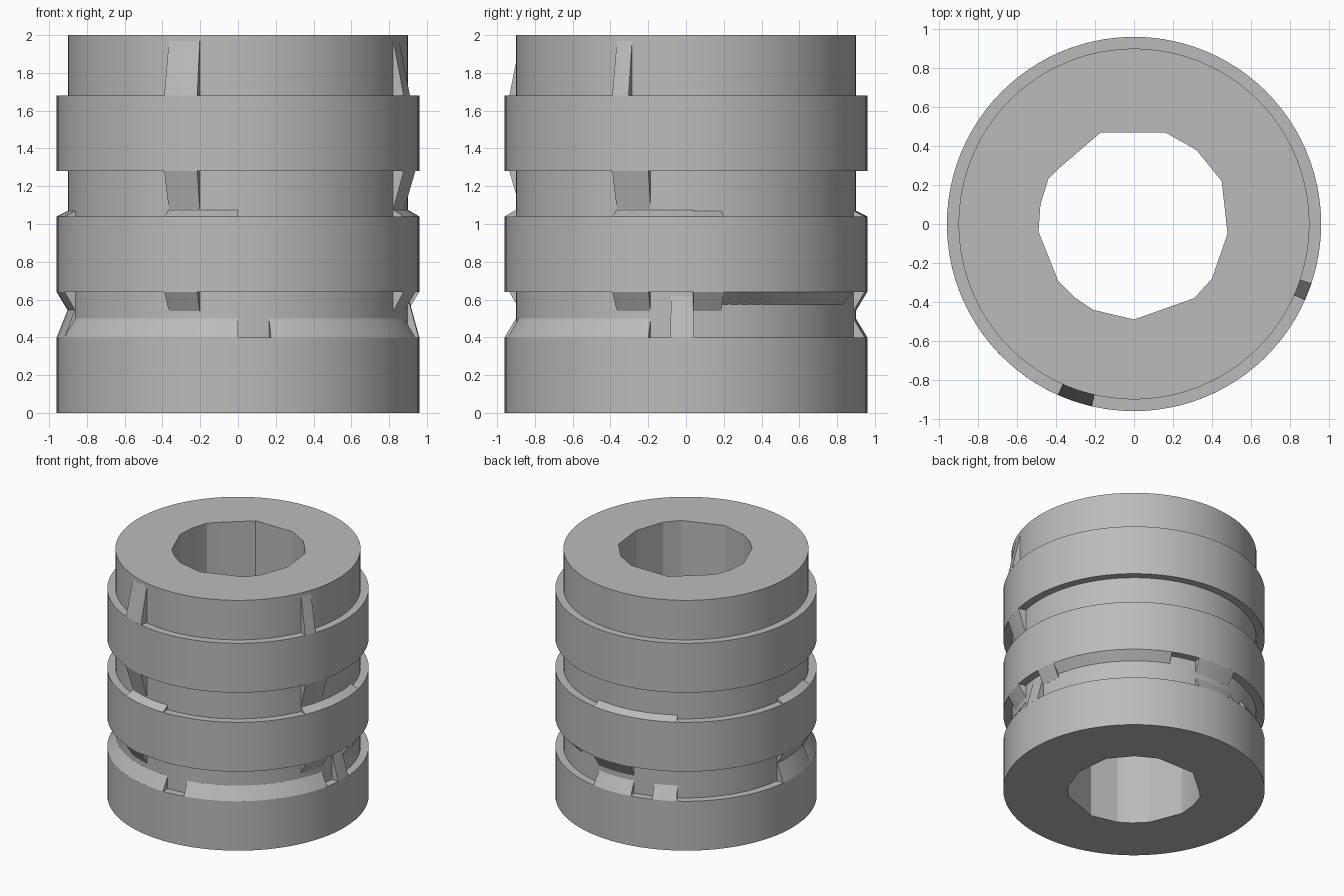
import bpy, bmesh, math

if "Cube" in bpy.data.objects:
    bpy.data.objects.remove(bpy.data.objects["Cube"])

metal = bpy.data.materials.new("plain grey")
metal.diffuse_color = (0.5, 0.5, 0.5, 1)
metal.use_nodes = True
metal.node_tree.nodes["Principled BSDF"].inputs["Base Color"].default_value = metal.diffuse_color
RB, RN = 0.96, 0.90   # band and neck radii


def finish(name, bm):
    bmesh.ops.recalc_face_normals(bm, faces=bm.faces)
    me = bpy.data.meshes.new(name)
    bm.to_mesh(me)
    bm.free()
    ob = bpy.data.objects.new(name, me)
    bpy.context.collection.objects.link(ob)
    me.materials.append(metal)
    return ob


def smooth(ob):
    bpy.ops.object.select_all(action='DESELECT')
    ob.select_set(True)
    bpy.context.view_layer.objects.active = ob
    bpy.ops.object.shade_smooth_by_angle(angle=math.radians(20))


def sweep(bm, profile, a0, a1, closed):
    """Sweep an (r, z) profile around z; closed = profile is a loop with end caps."""
    full = abs(a1 - a0) >= 360
    n = 96 if full else max(2, round(abs(a1 - a0) / 3.75))
    rings = []
    for i in range(n if full else n + 1):
        a = math.radians(a0 + (a1 - a0) * i / n)
        rings.append([bm.verts.new((r * math.cos(a), r * math.sin(a), z)) for r, z in profile])
    m = len(profile)
    for i in range(n):
        p, q = rings[i], rings[(i + 1) % len(rings)]
        for j in range(m if closed else m - 1):
            k = (j + 1) % m
            bm.faces.new((p[j], q[j], q[k], p[k]))
    if not full:
        bm.faces.new(rings[0])
        bm.faces.new(rings[-1])
    elif not closed:
        bm.faces.new([r[0] for r in rings])
        bm.faces.new([r[-1] for r in rings])


# grooved body
bm = bmesh.new()
sweep(bm, [(RB, 0), (RB, .4), (RN, .4), (RN, .64), (RB, .64), (RB, 1.04), (RN, 1.04),
           (RN, 1.28), (RB, 1.28), (RB, 1.68), (RN, 1.68), (RN, 2)], 0, 360, False)
body = finish("grooved_body", bm)

# uneven faceted bore, cut through the body
bore = [(-.17, .47), (.16, .47), (.32, .38), (.45, .22), (.48, -.05), (.40, -.28), (.31, -.38),
        (0, -.49), (-.21, -.44), (-.30, -.38), (-.39, -.29), (-.49, -.04), (-.48, .10),
        (-.44, .23), (-.38, .29)]
bm = bmesh.new()
base = bm.faces.new([bm.verts.new((x, y, -.1)) for x, y in bore])
ext = bmesh.ops.extrude_face_region(bm, geom=[base])
bmesh.ops.translate(bm, vec=(0, 0, 2.2), verts=[v for v in ext["geom"] if isinstance(v, bmesh.types.BMVert)])
cutter = finish("bore_cutter", bm)
cutter.hide_render = True
mod = body.modifiers.new("bore", 'BOOLEAN')
mod.operation, mod.object, mod.solver = 'DIFFERENCE', cutter, 'EXACT'
bpy.context.view_layer.objects.active = body
bpy.ops.object.modifier_apply(modifier=mod.name)
bpy.data.objects.remove(cutter)
smooth(body)

# sloped fillets in the grooves: band edge height, neck height, angle range
fillets = {
    "lower_chamfer": [(.40, .50, -90 + 10.5, -12), (.40, .50, -103, -90), (.40, .55, 173, 197),
                      (.40, .50, 197, 257), (.40, .50, 110, 121), (.40, .50, 80, 100),
                      (.40, .62, -5, 2.4)],
    "lower_overhang": [(.64, .54, -114, -103), (.64, .54, -24, -12), (.64, .54, 2.4, 12),
                       (.64, .575, 12, 67), (.64, .54, 80, 100), (.64, .54, 173, 197)],
    "middle_lip": [(1.04, 1.075, -114, -90), (1.04, 1.075, -24, 2.4), (1.04, 1.07, 2.4, 12),
                   (1.04, 1.07, 80, 121), (1.04, 1.07, 173, 197)],
    "middle_overhang": [(1.28, 1.08, -114, -103), (1.28, 1.08, -24, -12)],
    "top_ramp": [(1.68, 1.97, -114, -103), (1.68, 1.97, -24, -18.5)],
}
for name, items in fillets.items():
    bm = bmesh.new()
    for z0, z1, a0, a1 in items:
        sweep(bm, [(RN - .02, z0), (RB, z0), (RN, z1), (RN - .02, z1)], a0, a1, True)
    smooth(finish(name, bm))
